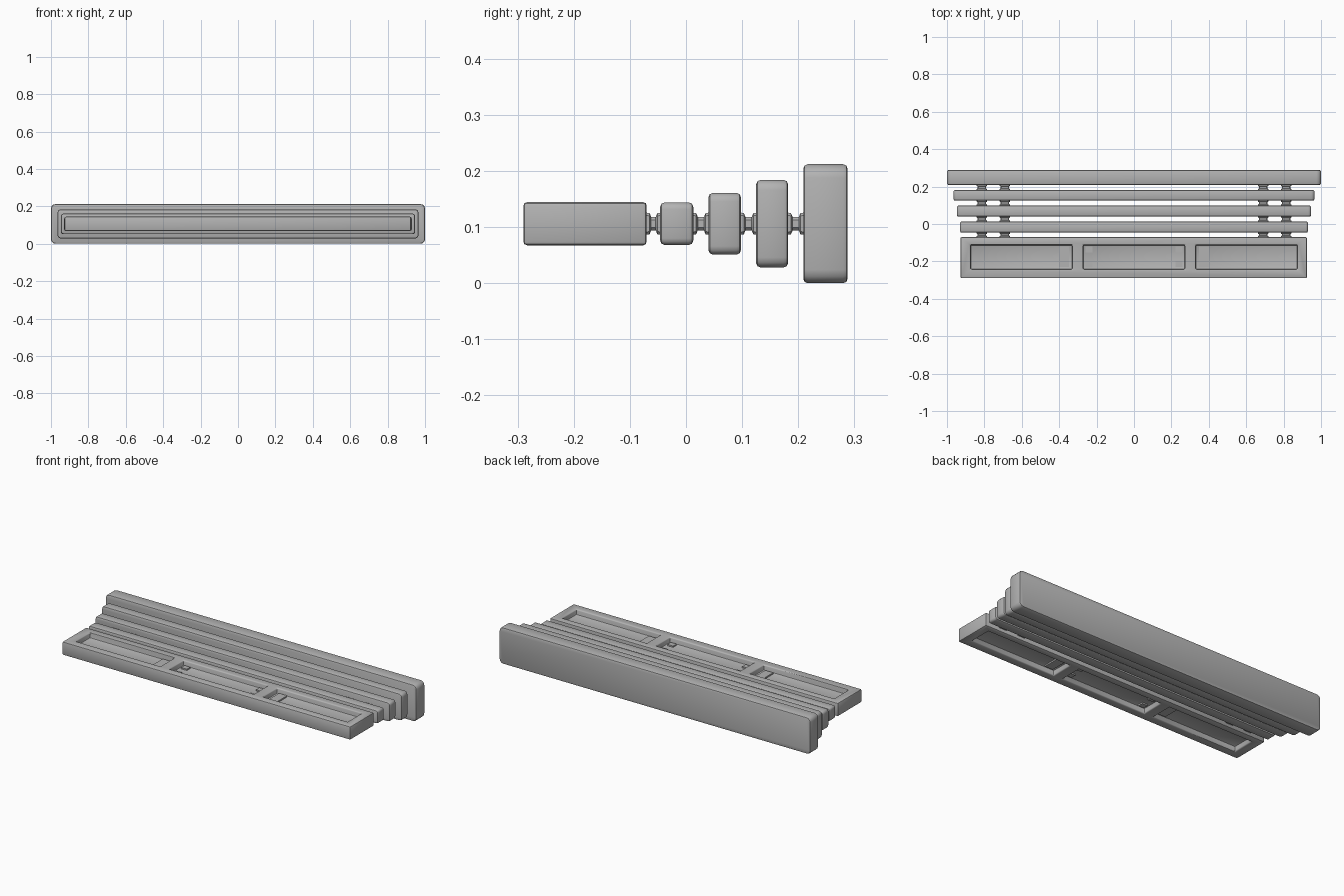
import bpy, bmesh, math
from mathutils import Vector

cube = bpy.data.objects.get("Cube")
if cube:
    bpy.data.objects.remove(cube)

GREY = (0.45, 0.45, 0.45, 1)
mat = bpy.data.materials.new("plain grey")
mat.use_nodes = True
mat.diffuse_color = GREY
mat.node_tree.nodes["Principled BSDF"].inputs["Base Color"].default_value = GREY

MID = 0.106  # height of the shared centre line


def box(name, lo, hi, rim=0.0, corner=0.0, segments=3):
    """Box from corner to corner; corner rounds the y edges, rim the front and back."""
    lo, hi = Vector(lo), Vector(hi)
    bm = bmesh.new()
    bmesh.ops.create_cube(bm, size=1)
    for v in bm.verts:
        v.co = (lo + hi) / 2 + v.co * (hi - lo)
    if corner:
        along_y = [e for e in bm.edges
                   if abs((e.verts[0].co - e.verts[1].co).normalized().y) > 0.9]
        bmesh.ops.bevel(bm, geom=along_y, offset=corner, segments=segments,
                        profile=0.5, affect='EDGES')
    if rim:
        bm.normal_update()
        if corner:
            edges = {e for f in bm.faces if abs(f.normal.y) > 0.9 for e in f.edges}
        else:
            edges = bm.edges
        bmesh.ops.bevel(bm, geom=list(edges), offset=rim, segments=2,
                        profile=0.5, affect='EDGES')
    return finish(name, bm)


def finish(name, bm):
    mesh = bpy.data.meshes.new(name)
    bm.to_mesh(mesh)
    bm.free()
    ob = bpy.data.objects.new(name, mesh)
    bpy.context.collection.objects.link(ob)
    mesh.materials.append(mat)
    return ob


def smooth(ob, angle=35):
    bpy.ops.object.select_all(action='DESELECT')
    ob.select_set(True)
    bpy.context.view_layer.objects.active = ob
    bpy.ops.object.shade_smooth_by_angle(angle=math.radians(angle))


# Stepped bars, growing towards the back: half width, front, back, half height
bars = [
    ("inner_bar", 0.93, -0.046, 0.013, 0.038, 0.012),
    ("second_bar", 0.947, 0.040, 0.098, 0.055, 0.015),
    ("third_bar", 0.965, 0.125, 0.182, 0.078, 0.018),
    ("back_bar", 1.0, 0.209, 0.288, 0.106, 0.024),
]
for name, w, y0, y1, h, r in bars:
    smooth(box(name, (-w, y0, MID - h), (w, y1, MID + h), 0.008, r))

# Front plate with three pockets on the top and the bottom
PLATE_H, WEB = 0.0385, 0.007
plate = box("front_plate", (-0.928, -0.29, MID - PLATE_H), (0.925, -0.07, MID + PLATE_H))
pockets = (-0.602, 0.0, 0.602)
cutters = []
for cx in pockets:
    for side in (1, -1):
        z0, z1 = sorted((MID + side * WEB, MID + side * 0.08))
        cutters.append(box("pocket_cutter", (cx - 0.272, -0.242, z0),
                           (cx + 0.272, -0.112, z1)))
for c in cutters:
    c.hide_render = True
    cut = plate.modifiers.new("pocket", 'BOOLEAN')
    cut.operation, cut.solver, cut.object = 'DIFFERENCE', 'EXACT', c
bevel = plate.modifiers.new("soft edges", 'BEVEL')
bevel.width, bevel.segments = 0.007, 2
bevel.limit_method, bevel.angle_limit = 'ANGLE', math.radians(40)
bpy.context.view_layer.update()
baked = bpy.data.meshes.new_from_object(
    plate.evaluated_get(bpy.context.evaluated_depsgraph_get()))
plate.modifiers.clear()
plate.data = baked
for c in cutters:
    bpy.data.objects.remove(c)
smooth(plate)

# Raised pads on the pocket floors
PAD = WEB + 0.008
for sx, side in ((-1, "right"), (1, "left")):
    x0, x1 = sorted((sx * 0.348, sx * 0.40))
    box(side + "_end_pad", (x0, -0.23, MID - PAD), (x1, -0.12, MID + PAD))
    x0, x1 = sorted((sx * 0.222, sx * 0.258))
    for row, y in (("front", -0.215), ("back", -0.137)):
        box(f"{side}_{row}_corner_pad", (x0, y - 0.016, MID - PAD),
            (x1, y + 0.016, MID + PAD))


# Flared links joining each part to the next, in two pairs
def link(name, x, y0, y1):
    rings = ((-0.003, 0.028, 0.02), (0.005, 0.028, 0.019), (0.008, 0.023, 0.012))
    profile = [(y0 + d, w, h) for d, w, h in rings]
    profile += [(y1 - d, w, h) for d, w, h in reversed(rings)]
    bm = bmesh.new()
    loops = []
    for y, w, h in profile:
        c = 0.005
        pts = ((w, h - c), (w - c, h), (c - w, h), (-w, h - c),
               (-w, c - h), (c - w, -h), (w - c, -h), (w, c - h))
        loops.append([bm.verts.new((x + px, y, MID + pz)) for px, pz in pts])
    for a, b in zip(loops, loops[1:]):
        for i in range(8):
            j = (i + 1) % 8
            bm.faces.new((a[i], a[j], b[j], b[i]))
    bm.faces.new(loops[0])
    bm.faces.new(loops[-1])
    bmesh.ops.recalc_face_normals(bm, faces=bm.faces)
    smooth(finish(name, bm))


backs = [-0.07] + [b[3] for b in bars[:-1]]
for n, (y0, bar) in enumerate(zip(backs, bars)):
    for i, x in enumerate((-0.813, -0.69, 0.69, 0.813)):
        link(f"link_{n + 1}_{i + 1}", x, y0, bar[2])
